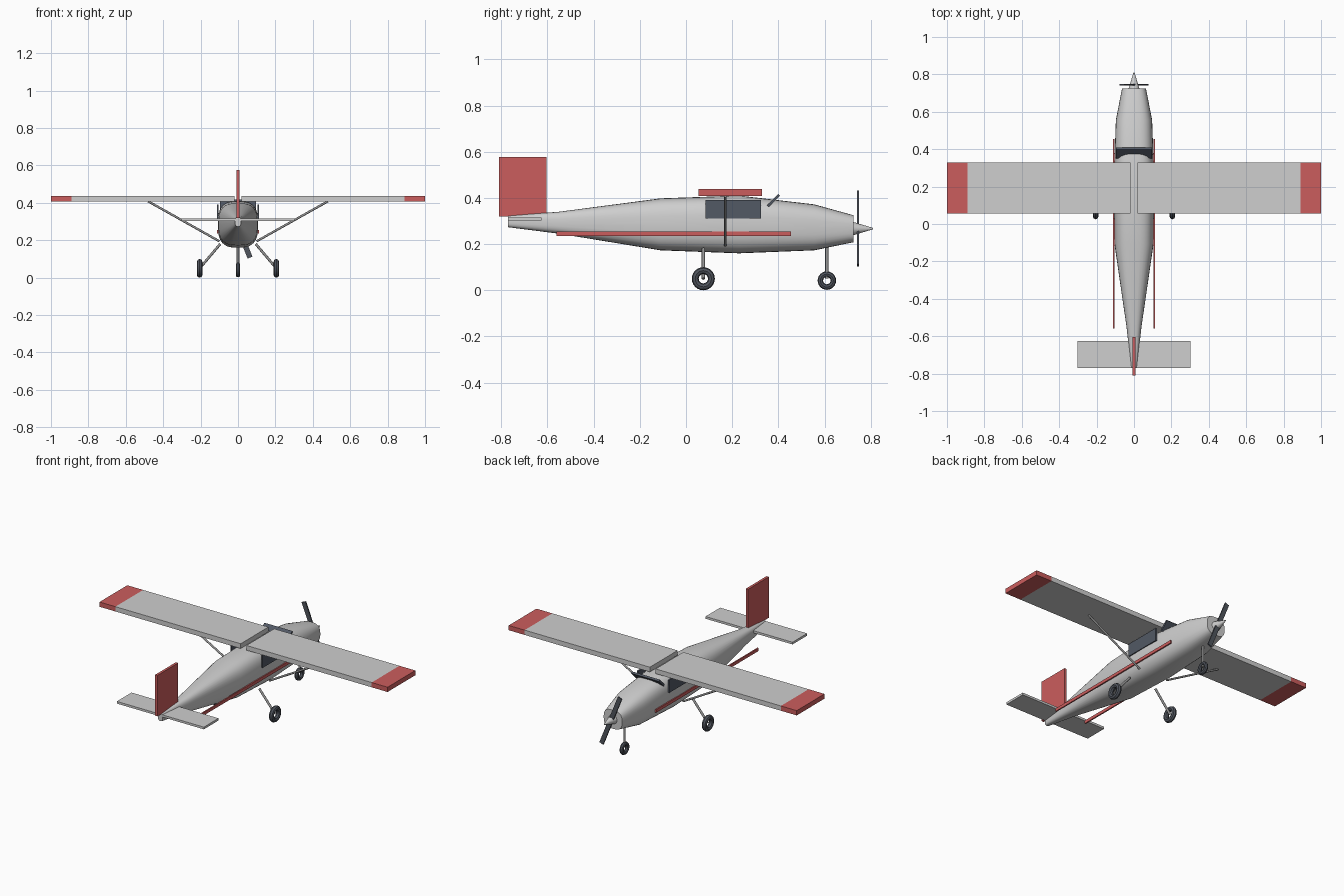
import bpy, math
from mathutils import Vector

cube = bpy.data.objects.get("Cube")
if cube:
    bpy.data.objects.remove(cube, do_unlink=True)


def material(name, rgb):
    m = bpy.data.materials.new(name)
    m.use_nodes = True
    color = (*rgb, 1)
    m.diffuse_color = color
    m.node_tree.nodes["Principled BSDF"].inputs["Base Color"].default_value = color
    return m


PAINT = material("light_grey_paint", (0.62, 0.62, 0.62))
RED = material("red_trim", (0.6, 0.11, 0.11))
GLASS = material("slate_glass", (0.085, 0.1, 0.13))
RUBBER = material("dark_rubber", (0.08, 0.09, 0.11))
METAL = material("mid_grey_metal", (0.3, 0.3, 0.3))


def finish(name, mat, smooth=False):
    ob = bpy.context.object
    ob.name = name
    ob.data.materials.append(mat)
    if smooth:
        bpy.ops.object.shade_smooth_by_angle(angle=math.radians(35))
    return ob


def box(name, mat, x, y, z, rot=(0, 0, 0)):
    """Box from (min, max) spans, turned about its centre."""
    spans = (x, y, z)
    bpy.ops.mesh.primitive_cube_add(size=1, location=[(a + b) / 2 for a, b in spans])
    ob = bpy.context.object
    for v in ob.data.vertices:
        v.co = [c * (b - a) for c, (a, b) in zip(v.co, spans)]
    ob.rotation_euler = rot
    return finish(name, mat)


def rod(name, start, end, radius):
    a, b = Vector(start), Vector(end)
    bpy.ops.mesh.primitive_cylinder_add(vertices=12, radius=radius,
                                        depth=(b - a).length, location=(a + b) / 2)
    bpy.context.object.rotation_euler = (b - a).to_track_quat('Z', 'Y').to_euler()
    return finish(name, METAL, True)


def wheel(name, centre, major, minor):
    bpy.ops.mesh.primitive_torus_add(major_segments=24, minor_segments=8,
                                     major_radius=major, minor_radius=minor,
                                     location=centre, rotation=(0, math.pi / 2, 0))
    return finish(name, RUBBER, True)


# Fuselage: rounded-square sections lofted along y (y, half width, bottom, top)
sections = [(-0.77, 0.016, 0.273, 0.323), (-0.55, 0.04, 0.245, 0.34),
            (-0.11, 0.104, 0.173, 0.398), (0.23, 0.108, 0.16, 0.41),
            (0.555, 0.097, 0.173, 0.372), (0.725, 0.064, 0.208, 0.325)]
SIDES = 32


def rounded(c):
    return math.copysign(abs(c) ** 0.7, c)


verts, faces = [], []
for y, half, low, high in sections:
    for i in range(SIDES):
        t = math.tau * i / SIDES
        verts.append((half * rounded(math.cos(t)), y,
                      (low + high) / 2 + (high - low) / 2 * rounded(math.sin(t))))
for s in range(len(sections) - 1):
    for i in range(SIDES):
        a, b = s * SIDES + i, s * SIDES + (i + 1) % SIDES
        faces.append((a, a + SIDES, b + SIDES, b))
faces.append(tuple(range(SIDES)))
faces.append(tuple(reversed(range(len(verts) - SIDES, len(verts)))))
mesh = bpy.data.meshes.new("fuselage")
mesh.from_pydata(verts, [], faces)
fuselage = bpy.data.objects.new("fuselage", mesh)
bpy.context.collection.objects.link(fuselage)
bpy.ops.object.select_all(action='DESELECT')
fuselage.select_set(True)
bpy.context.view_layer.objects.active = fuselage
finish("fuselage", PAINT, True)

# Paired parts on each side
for side, s in (("left", 1), ("right", -1)):
    def span(a, b):
        return tuple(sorted((a * s, b * s)))

    box(side + "_wing", PAINT, span(0.02, 0.89), (0.055, 0.33), (0.408, 0.438))
    box(side + "_wing_tip", RED, span(0.89, 1.0), (0.055, 0.33), (0.408, 0.438))
    box(side + "_side_window", GLASS, span(0.103, 0.112), (0.085, 0.325), (0.31, 0.39))
    box(side + "_stripe", RED, span(0.104, 0.112), (-0.56, 0.455), (0.235, 0.254))
    rod(side + "_wing_strut", (0.48 * s, 0.17, 0.408), (0.1 * s, 0.17, 0.195), 0.006)
    rod(side + "_main_leg", (0.095 * s, 0.075, 0.18), (0.205 * s, 0.075, 0.05), 0.007)
    wheel(side + "_main_wheel", (0.205 * s, 0.075, 0.05), 0.035, 0.015)

# Nose gear
rod("nose_leg", (0, 0.61, 0.2), (0, 0.61, 0.05), 0.007)
wheel("nose_wheel", (0, 0.61, 0.042), 0.028, 0.012)

# Windscreen
box("windscreen", GLASS, (-0.097, 0.097), (0.344, 0.414), (0.383, 0.395),
    (math.radians(45), 0, 0))

# Tail surfaces
box("tailplane", PAINT, (-0.302, 0.302), (-0.77, -0.625), (0.302, 0.316))
box("tail_fin", RED, (-0.008, 0.008), (-0.81, -0.605), (0.32, 0.577))

# Propeller and spinner
bpy.ops.mesh.primitive_cone_add(vertices=24, radius1=0.03, radius2=0.003, depth=0.09,
                                location=(0, 0.765, 0.267),
                                rotation=(-math.pi / 2, 0, 0))
finish("spinner", PAINT, True)
box("propeller", RUBBER, (-0.014, 0.014), (0.741, 0.749), (0.095, 0.439),
    (0, math.radians(-22), 0))
